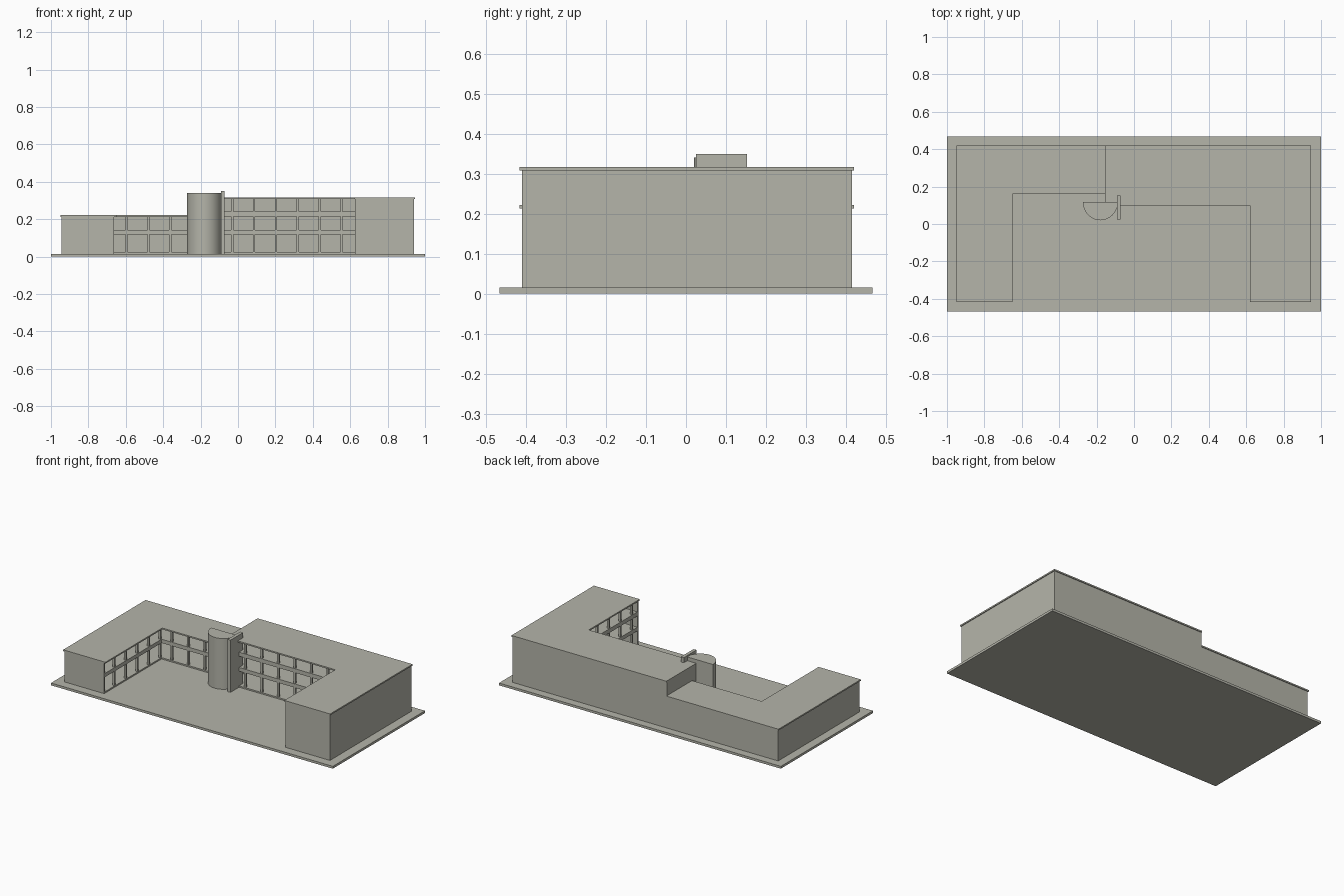
import bpy, bmesh, math

if "Cube" in bpy.data.objects:
    bpy.data.objects.remove(bpy.data.objects["Cube"])

stone = bpy.data.materials.new("warm grey stone")
stone.diffuse_color = (0.46, 0.46, 0.40, 1)
stone.use_nodes = True
stone.node_tree.nodes["Principled BSDF"].inputs["Base Color"].default_value = stone.diffuse_color


def prism(name, pts, z0, z1):
    """Extrude a plan outline between two heights."""
    bm = bmesh.new()
    face = bm.faces.new([bm.verts.new((x, y, z0)) for x, y in pts])
    res = bmesh.ops.extrude_face_region(bm, geom=[face])
    top = [v for v in res["geom"] if isinstance(v, bmesh.types.BMVert)]
    bmesh.ops.translate(bm, verts=top, vec=(0, 0, z1 - z0))
    bmesh.ops.recalc_face_normals(bm, faces=bm.faces)
    me = bpy.data.meshes.new(name)
    bm.to_mesh(me)
    bm.free()
    me.materials.append(stone)
    ob = bpy.data.objects.new(name, me)
    bpy.context.collection.objects.link(ob)
    return ob


def box(name, x0, x1, y0, y1, z0, z1):
    return prism(name, [(x0, y0), (x1, y0), (x1, y1), (x0, y1)], z0, z1)


G = 0.015          # top of the ground plinth
STEP = 0.117       # window spacing
T = 0.01           # wall thickness
MID = -0.155       # line where the low and tall blocks meet


def block(side, outer, inner, back, court, roof_z, floors, mull_x, edge):
    """L-shaped block: shell walls, floors, roof and courtyard window frames.
    outer / inner: x of the outer wall and courtyard wall of the wing,
    court: y of the courtyard wall, edge: roof overhang (x, y) at the courtyard."""
    s = 1 if outer > 0 else -1
    front = -0.41
    under = roof_z - 0.009

    # solid outside walls wrapped round the back, outer side and wing front
    prism(side + "_outer_walls", [
        (MID, back), (outer, back), (outer, front), (inner, front),
        (inner, front + T), (outer - s * T, front + T),
        (outer - s * T, back - T), (MID, back - T)], G, under)

    def plan(ox, oy, ix, iy, f):
        return [(MID, oy), (ox, oy), (ox, f), (ix, f), (ix, iy), (MID, iy)]

    # overhanging flat roof and floor slabs showing as bands in the facade
    prism(side + "_roof", plan(outer + s * 0.005, back + 0.005, edge[0], edge[1],
                               front - 0.006), under, roof_z)
    for i, (z0, z1) in enumerate(floors):
        prism(f"{side}_floor_{i}", plan(outer - s * 0.004, back - 0.004, inner, court,
                                        front + 0.004), z0, z1)

    # mullions along the courtyard back wall and along the wing
    for i, x in enumerate(mull_x):
        box(f"{side}_court_mullion_{i}", x - 0.006, x + 0.006,
            court + 0.003, court + 0.017, G, under)
    xa, xb = sorted((inner + s * 0.003, inner + s * 0.017))
    y = court
    n = 0
    while y > front + 0.03:
        box(f"{side}_wing_mullion_{n}", xa, xb, y - 0.006, y + 0.006, G, under)
        y -= STEP
        n += 1


# ground plinth
box("plinth", -1, 1, -0.467, 0.467, 0, G)

# low two-storey block and tall three-storey block
block("low", -0.945, -0.663, 0.415, 0.172, 0.222,
      [(G, 0.024), (0.118, 0.142)],
      [-0.596 + STEP * i for i in range(4)], (-0.65, 0.16))
block("tall", 0.94, 0.625, 0.415, 0.112, 0.317,
      [(G, 0.024), (0.118, 0.142), (0.214, 0.240)],
      [-0.031 + STEP * i for i in range(6)], (0.62, 0.10))

# wall closing the tall block where it rises above the low one
box("step_wall", MID, MID + T, 0.112, 0.415, G, 0.308)

# half-round stair tower with smooth curved front
arc = [(-0.18 + 0.093 * math.cos(a), 0.118 + 0.098 * math.sin(a))
       for a in (math.pi + math.pi * i / 32 for i in range(33))]
tower = prism("stair_tower", arc, G, 0.341)
for o in bpy.context.selected_objects:
    o.select_set(False)
tower.select_set(True)
bpy.context.view_layer.objects.active = tower
bpy.ops.object.shade_smooth_by_angle(angle=math.radians(30))

# upright fin beside the tower
box("tower_fin", -0.092, -0.071, 0.025, 0.153, G, 0.35)
